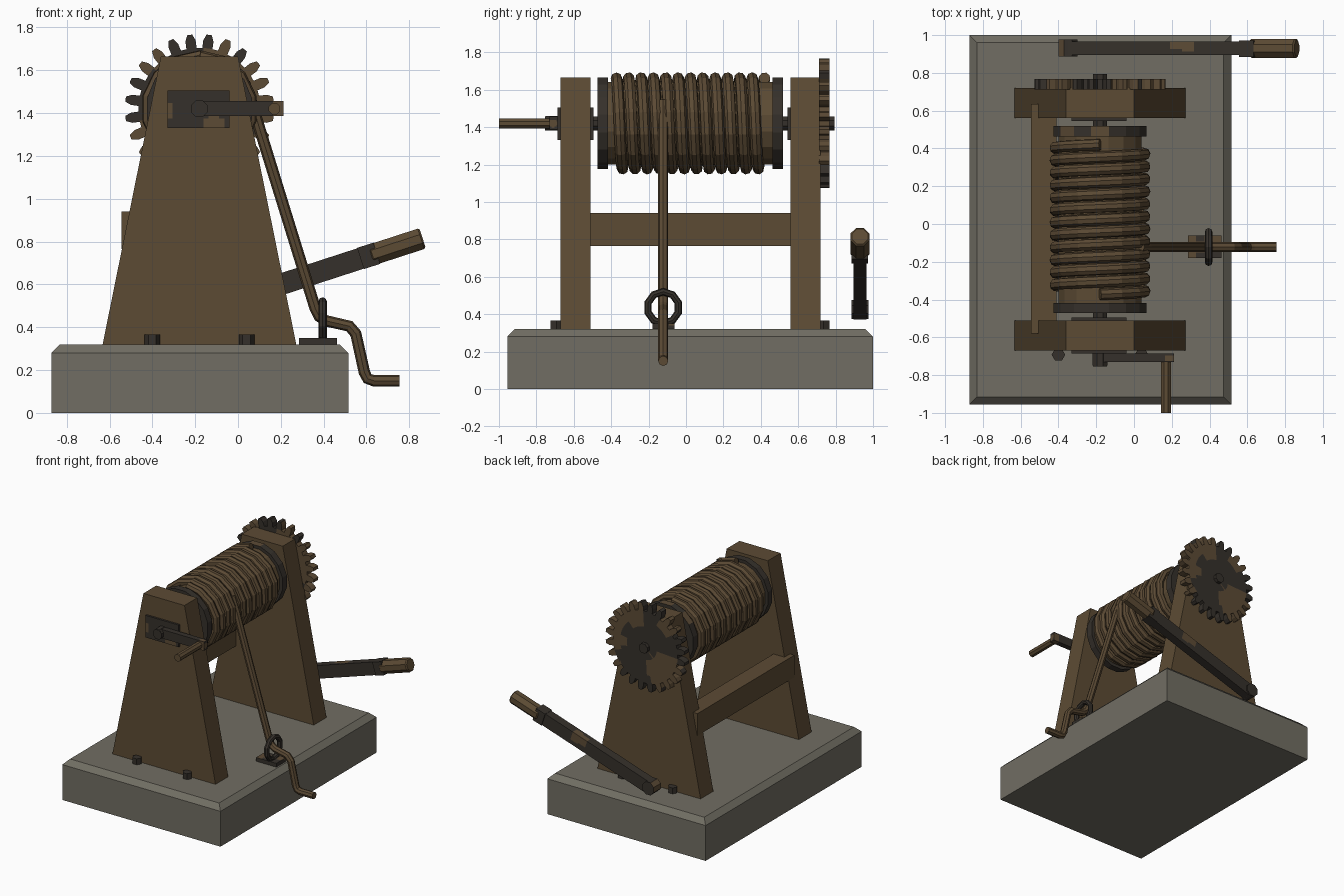
import bpy, bmesh, math
from mathutils import Vector, Matrix

if "Cube" in bpy.data.objects:
    bpy.data.objects.remove(bpy.data.objects["Cube"])


def material(name, rgb):
    m = bpy.data.materials.new(name)
    m.diffuse_color = (*rgb, 1)
    m.use_nodes = True
    m.node_tree.nodes["Principled BSDF"].inputs["Base Color"].default_value = m.diffuse_color
    return m


WOOD = material("brown wood", (0.107, 0.070, 0.034))
STONE = material("grey stone", (0.165, 0.155, 0.125))
IRON = material("dark iron", (0.036, 0.030, 0.024))
ROPE = material("rope brown", (0.105, 0.068, 0.034))
RUST = material("rust", (0.107, 0.070, 0.036))
AX, AZ = -0.18, 1.42          # drum axis


def finish(bm, name, mat, rust=()):
    """Make an object; faces inside a rust sphere (x, y, z, r) become rusty."""
    bmesh.ops.recalc_face_normals(bm, faces=bm.faces)
    for f in bm.faces:
        c = f.calc_center_median()
        f.material_index = int(any((c - Vector(s[:3])).length < s[3] for s in rust))
    me = bpy.data.meshes.new(name)
    bm.to_mesh(me)
    bm.free()
    me.materials.append(mat)
    if rust:
        me.materials.append(RUST)
    ob = bpy.data.objects.new(name, me)
    bpy.context.collection.objects.link(ob)
    return ob


def box(name, x, y, z, mat, matrix=None, cuts=0, rust=()):
    bm = bmesh.new()
    bmesh.ops.create_cube(bm, size=1)
    for v in bm.verts:
        v.co = [r[0] + (r[1] - r[0]) * (c + 0.5) for r, c in zip((x, y, z), v.co)]
    if cuts:
        bmesh.ops.subdivide_edges(bm, edges=bm.edges[:], cuts=cuts, use_grid_fill=True)
    if matrix:
        bm.transform(matrix)
    return finish(bm, name, mat, rust)


def rod(name, a, b, r, mat, sides=8, rust=(), bevel=0):
    a, b = Vector(a), Vector(b)
    bm = bmesh.new()
    bmesh.ops.create_cone(bm, cap_ends=True, segments=sides, radius1=r, radius2=r,
                          depth=(b - a).length)
    if bevel:
        rim = [e for e in bm.edges if abs(e.verts[0].co.z - e.verts[1].co.z) < 1e-5]
        bmesh.ops.bevel(bm, geom=rim, offset=bevel, segments=1, affect='EDGES')
    bm.transform(Matrix.Rotation(math.pi / sides, 4, 'Z'))
    q = (b - a).to_track_quat('Z', 'Y').to_matrix().to_4x4()
    bm.transform(Matrix.Translation((a + b) / 2) @ q)
    return finish(bm, name, mat, rust)


def tube(name, pts, r, mat, cyclic=False):
    cu = bpy.data.curves.new(name, 'CURVE')
    cu.dimensions = '3D'
    cu.bevel_depth, cu.bevel_resolution, cu.use_fill_caps = r, 2, True
    sp = cu.splines.new('POLY')
    sp.points.add(len(pts) - 1)
    for p, co in zip(sp.points, pts):
        p.co = (*co, 1)
    sp.use_cyclic_u, sp.use_smooth = cyclic, False
    cu.materials.append(mat)
    ob = bpy.data.objects.new(name, cu)
    bpy.context.collection.objects.link(ob)
    bpy.ops.object.select_all(action='DESELECT')
    ob.select_set(True)
    bpy.context.view_layer.objects.active = ob
    bpy.ops.object.convert(target='MESH')


# Stone base with chamfered top
bm = bmesh.new()
rings = []
for inset, z in ((0, 0), (0, 0.28), (0.04, 0.32)):
    x0, x1, y0, y1 = -0.872 + inset, 0.515 - inset, -0.955 + inset, 1.0 - inset
    rings.append([bm.verts.new((x, y, z)) for x, y in
                  ((x0, y0), (x1, y0), (x1, y1), (x0, y1))])
for lo, hi in zip(rings, rings[1:]):
    for i in range(4):
        bm.faces.new((lo[i], lo[i - 1], hi[i - 1], hi[i]))
bm.faces.new(rings[0])
bm.faces.new(rings[-1])
finish(bm, "stone_base", STONE)

# Tapered posts, bearing plates and floor bolts
for side, y0, y1 in (("front", -0.67, -0.51), ("back", 0.56, 0.72)):
    bm = bmesh.new()
    prof = ((-0.632, 0.32), (0.272, 0.32), (0.0, 1.665), (-0.36, 1.665))
    f = bm.faces.new([bm.verts.new((x, y0, z)) for x, z in prof])
    ext = bmesh.ops.extrude_face_region(bm, geom=[f])
    bmesh.ops.translate(bm, vec=(0, y1 - y0, 0),
                        verts=[g for g in ext["geom"] if isinstance(g, bmesh.types.BMVert)])
    finish(bm, side + "_post", WOOD)
    for k, ya, yb in (("outer", y0 - 0.016, y0), ("inner", y1, y1 + 0.016)):
        if side == "back":
            ya, yb = (y1, y1 + 0.016) if k == "outer" else (y0 - 0.016, y0)
        box(f"{side}_{k}_plate", (-0.33, -0.04), (ya, yb), (1.33, 1.505), IRON, cuts=11,
            rust=((-0.11, ya, 1.35, 0.045), (-0.34, ya, 1.41, 0.04)))
    yb = -0.692 if side == "front" else 0.735
    for n, x in (("left", -0.4), ("right", 0.04)):
        rod(f"{side}_{n}_bolt", (x, yb, 0.31), (x, yb, 0.367), 0.036, IRON, 6)

# Cross beam
box("cross_beam", (-0.545, -0.41), (-0.58, 0.635), (0.765, 0.94), WOOD)

# Axle, drum and flanges
rod("axle", (AX, -0.755, AZ), (AX, 0.795, AZ), 0.04, IRON)
rod("drum", (AX, -0.44, AZ), (AX, 0.48, AZ), 0.225, WOOD, 16)
rod("front_flange", (AX, -0.472, AZ), (AX, -0.418, AZ), 0.25, IRON, 16)
rod("back_flange", (AX, 0.462, AZ), (AX, 0.518, AZ), 0.25, IRON, 16,
    rust=((-0.36, 0.49, 1.6, 0.07), (-0.2, 0.49, 1.66, 0.04)))

# Wound rope and hanging tail
turns, seg = 12, 14
coil = []
for i in range(turns * seg + 1):
    back = turns - i / seg
    a = math.pi / 2 + 2 * math.pi * back
    coil.append((AX + 0.242 * math.cos(a), 0.42 - 0.066 * back, AZ + 0.242 * math.sin(a)))
tube("wound_rope", coil, 0.031, ROPE)
tail = ((0.03, 1.54), (0.07, 1.43), (0.10, 1.33), (0.36, 0.49), (0.38, 0.45), (0.41, 0.43),
        (0.52, 0.405), (0.55, 0.37), (0.59, 0.19), (0.605, 0.16), (0.635, 0.15), (0.755, 0.15))
tube("rope_tail", [(x, -0.122, z) for x, z in tail], 0.027, ROPE)

# Rope eye on its plate
box("eye_plate", (0.285, 0.462), (-0.18, -0.062), (0.31, 0.35), IRON, cuts=3,
    rust=((0.32, -0.122, 0.35, 0.05), (0.43, -0.08, 0.35, 0.035)))
tube("rope_eye", [(0.395, -0.122 + 0.085 * math.sin(i * math.pi / 5),
                   0.435 + 0.085 * math.cos(i * math.pi / 5)) for i in range(10)],
     0.02, IRON, True)

# Crank arm and grip
box("crank_arm", (-0.18, 0.213), (-0.73, -0.686), (1.386, 1.456), IRON, cuts=7,
    rust=((0.18, -0.71, AZ, 0.04),))
rod("crank_hub", (AX, -0.75, AZ), (AX, -0.68, AZ), 0.042, IRON)
rod("crank_grip", (0.17, -1.0, AZ), (0.17, -0.72, AZ), 0.029, WOOD)

# Gear: ringed disc with tapered teeth and rusty patches
bm = bmesh.new()
teeth, gy0, gy1 = 24, 0.712, 0.768


def polar(r, a, y):
    return bm.verts.new((AX + r * math.sin(a), y, AZ + r * math.cos(a)))


n = teeth * 2
radii = (0.04, 0.10, 0.16, 0.22, 0.285)
step = 2 * math.pi / n
for y in (gy0, gy1):
    grid = [[polar(r, (i + 0.5) * step, y) for i in range(n)] for r in radii]
    bm.faces.new(grid[0])
    for lo, hi in zip(grid, grid[1:]):
        for i in range(n):
            bm.faces.new((lo[i - 1], lo[i], hi[i], hi[i - 1]))
    if y == gy0:
        rim = grid[-1]
    else:
        for i in range(n):
            bm.faces.new((rim[i - 1], rim[i], grid[-1][i], grid[-1][i - 1]))
for t in range(teeth):
    mid = (2 * t + 1) * step
    prof = ((0.275, -0.024), (0.32, -0.024), (0.348, -0.012),
            (0.348, 0.012), (0.32, 0.024), (0.275, 0.024))
    a, b = ([polar(r, mid + w / r, y) for r, w in prof] for y in (gy0, gy1))
    bm.faces.new(a)
    bm.faces.new(b)
    for i in range(6):
        bm.faces.new((a[i - 1], a[i], b[i], b[i - 1]))
finish(bm, "gear", IRON, rust=((-0.34, 0.76, 1.27, 0.15), (-0.08, 0.76, 1.66, 0.10),
                               (-0.38, 0.76, 1.64, 0.08), (0.12, 0.74, 1.42, 0.12),
                               (0.06, 0.74, 1.58, 0.09), (0.1, 0.74, 1.24, 0.08)))

# Slanted brake lever beside the back post
tilt = Matrix.Translation((-0.36, 0, 0.418)) @ Matrix.Rotation(-math.radians(18), 4, 'Y')


def along(d):
    return tilt @ Vector((d, 0.93, 0))


box("lever_bar", (0, 1.06), (0.895, 0.965), (-0.05, 0.05), IRON, tilt, cuts=15,
    rust=((0.27, 0.965, 0.66, 0.06),))
box("lever_collar", (0.98, 1.06), (0.885, 0.972), (-0.052, 0.052), IRON, tilt)
rod("lever_grip", along(1.03), along(1.285), 0.054, WOOD, 8, bevel=0.008)
rod("lever_pivot", (-0.35, 0.886, 0.425), (-0.35, 0.976, 0.425), 0.054, IRON, 8,
    rust=((-0.39, 0.94, 0.43, 0.04),))
